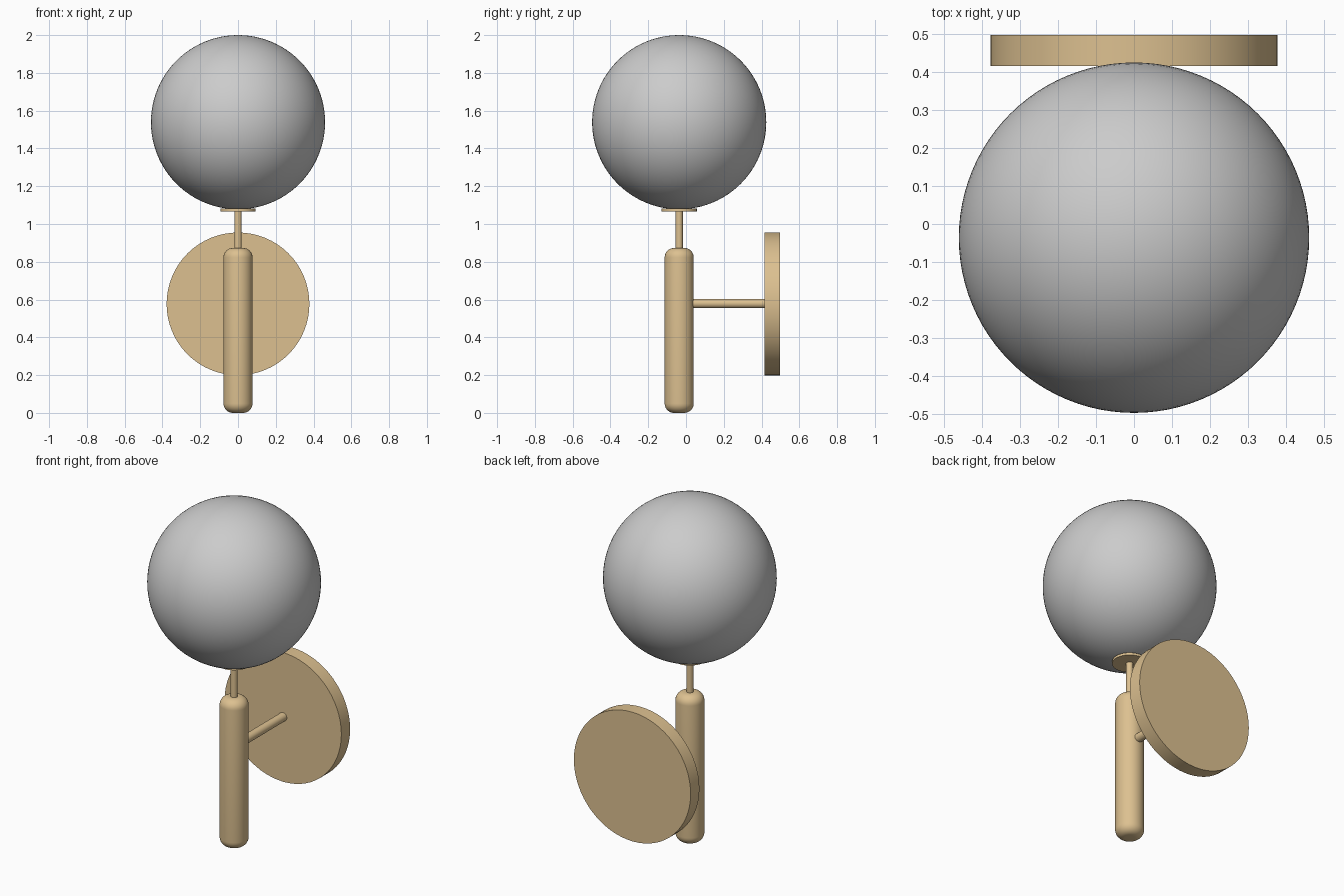
import bpy, bmesh, math
from mathutils import Matrix

if "Cube" in bpy.data.objects:
    bpy.data.objects.remove(bpy.data.objects["Cube"])

Y0 = -0.036   # axis of the globe and stem
brass = bpy.data.materials.new("brass")
brass.diffuse_color = (0.72, 0.53, 0.28, 1)
brass.use_nodes = True
brass.node_tree.nodes["Principled BSDF"].inputs["Base Color"].default_value = brass.diffuse_color


def finish(obj, mat=None):
    if mat:
        obj.data.materials.append(mat)
    bpy.ops.object.select_all(action='DESELECT')
    obj.select_set(True)
    bpy.context.view_layer.objects.active = obj
    bpy.ops.object.shade_smooth_by_angle(angle=math.radians(35))


def lathe(name, profile, loc, rot_x=0.0, steps=64):
    """Spin (radius, height) points, starting and ending on the axis."""
    bm = bmesh.new()
    verts = [bm.verts.new((r, 0, h)) for r, h in profile]
    edges = [bm.edges.new(p) for p in zip(verts, verts[1:])]
    bmesh.ops.spin(bm, geom=verts + edges, cent=(0, 0, 0), axis=(0, 0, 1),
                   angle=2 * math.pi, steps=steps)
    bmesh.ops.remove_doubles(bm, verts=bm.verts, dist=1e-5)
    bmesh.ops.recalc_face_normals(bm, faces=bm.faces)
    bm.transform(Matrix.Rotation(rot_x, 4, 'X'))
    mesh = bpy.data.meshes.new(name)
    bm.to_mesh(mesh)
    bm.free()
    obj = bpy.data.objects.new(name, mesh)
    obj.location = loc
    bpy.context.collection.objects.link(obj)
    finish(obj, brass)


def cylinder(r, h):
    return [(0, 0), (r, 0), (r, h), (0, h)]


def rounded_cylinder(r, h, b, n=8):
    arc = [i * math.pi / 2 / n for i in range(n + 1)]
    low = [(r - b + b * math.sin(a), b - b * math.cos(a)) for a in arc]
    high = [(x, h - z) for x, z in reversed(low)]
    return [(0, 0)] + low + high + [(0, h)]


# Glass globe
bpy.ops.mesh.primitive_uv_sphere_add(segments=96, ring_count=48, radius=0.461,
                                     location=(0, Y0, 1.539))
globe = bpy.context.object
globe.name = "globe"
finish(globe)

# Upright: body, thin neck and the small disc under the globe
lathe("stem_body", rounded_cylinder(0.077, 0.873, 0.05), (0, Y0, 0))
lathe("neck_rod", cylinder(0.019, 0.22), (0, Y0, 0.86))
lathe("globe_holder", cylinder(0.093, 0.014), (0, Y0, 1.067))

# Wall mount: plate and arm, both lying along y
BACK = -math.pi / 2
lathe("wall_plate", cylinder(0.378, 0.081), (0, 0.416, 0.577), BACK)
lathe("wall_arm", cylinder(0.025, 0.40), (0, 0.022, 0.579), BACK, 32)
